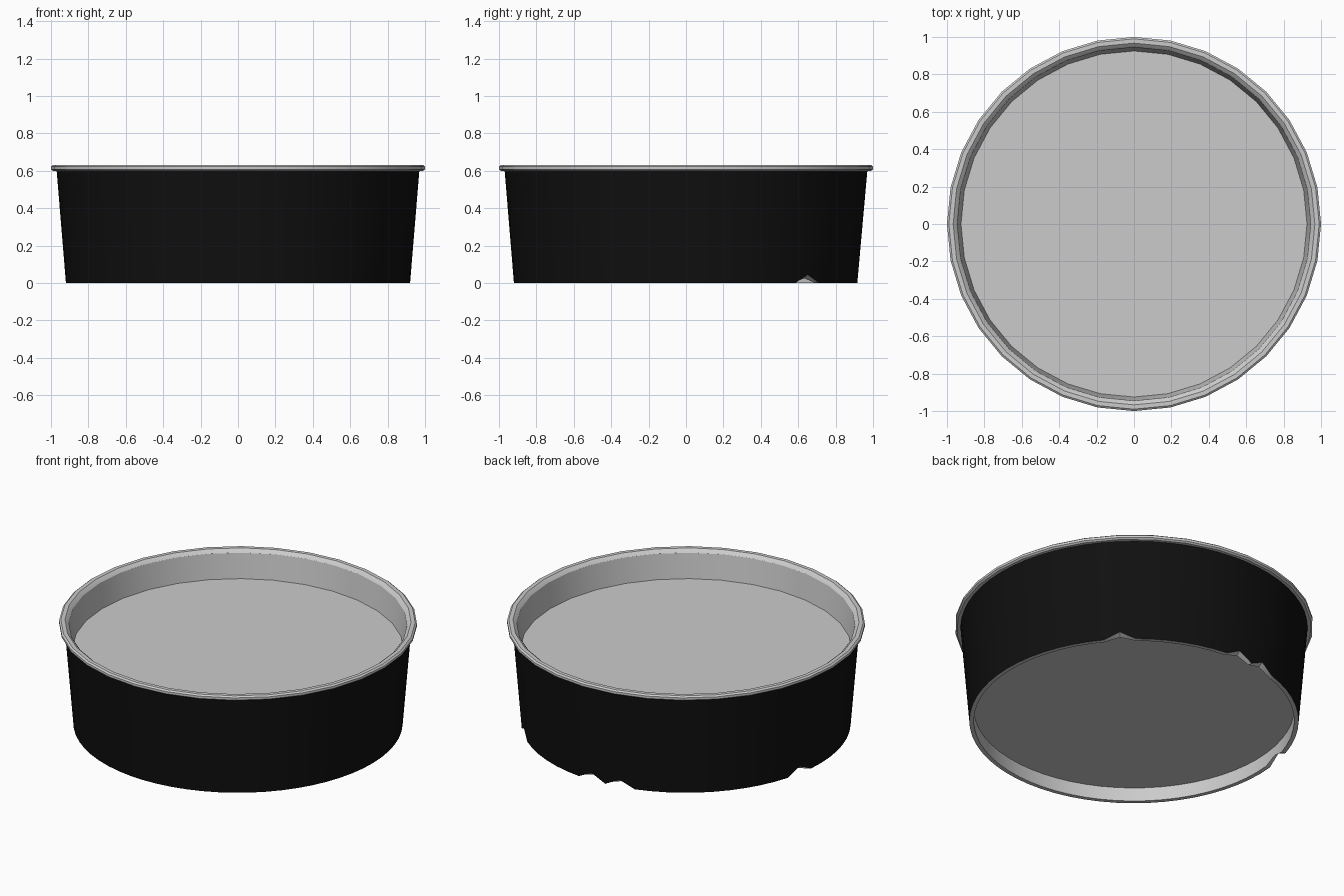
import bpy, math

if "Cube" in bpy.data.objects:
    bpy.data.objects.remove(bpy.data.objects["Cube"])

black = bpy.data.materials.new("black_wall")
black.diffuse_color = (0.005, 0.005, 0.005, 1)
black.use_nodes = True
black.node_tree.nodes["Principled BSDF"].inputs["Base Color"].default_value = black.diffuse_color

NOTCHES = (8, 16, 18, 30)  # bottom-edge vertices pulled up into drain notches


def lathe(name, profile, sides, cap=None, lifts=None, material=None):
    """Spin (radius, z) points; profile runs so that faces point outward."""
    verts, faces = [], []
    for i, (r, z) in enumerate(profile):
        for j in range(sides):
            a = 2 * math.pi * j / sides
            lift = (lifts or {}).get(i, 0) if j in NOTCHES else 0
            verts.append((r * math.cos(a), r * math.sin(a), z + lift))
    for i in range(len(profile) - 1):
        for j in range(sides):
            k = (j + 1) % sides
            a, b = i * sides, (i + 1) * sides
            faces.append((a + j, a + k, b + k, b + j))
    if cap == "start":  # disc facing down
        faces.append(tuple(reversed(range(sides))))
    if cap == "end":  # disc facing up
        n = (len(profile) - 1) * sides
        faces.append(tuple(range(n, n + sides)))
    me = bpy.data.meshes.new(name)
    me.from_pydata(verts, [], faces)
    ob = bpy.data.objects.new(name, me)
    bpy.context.collection.objects.link(ob)
    if material:
        me.materials.append(material)
    bpy.ops.object.select_all(action='DESELECT')
    ob.select_set(True)
    bpy.context.view_layer.objects.active = ob
    bpy.ops.object.shade_smooth_by_angle(angle=math.radians(30))
    return ob


# Tapered black outside wall
lathe("outer_wall", [(0.92, 0), (0.97, 0.605)], 64, lifts={0: 0.045}, material=black)

# Recessed underside and bottom lip
lathe("underside", [(0.897, 0.085), (0.895, 0), (0.92, 0)], 64,
      cap="start", lifts={1: 0.025, 2: 0.045})

# Rolled rim, inner wall and raised floor
lathe("rim_and_floor",
      [(0.965, 0.60), (0.99, 0.60), (1.0, 0.608), (1.0, 0.622), (0.99, 0.63),
       (0.967, 0.63), (0.952, 0.618), (0.945, 0.61), (0.925, 0.46)], 32, cap="end")
